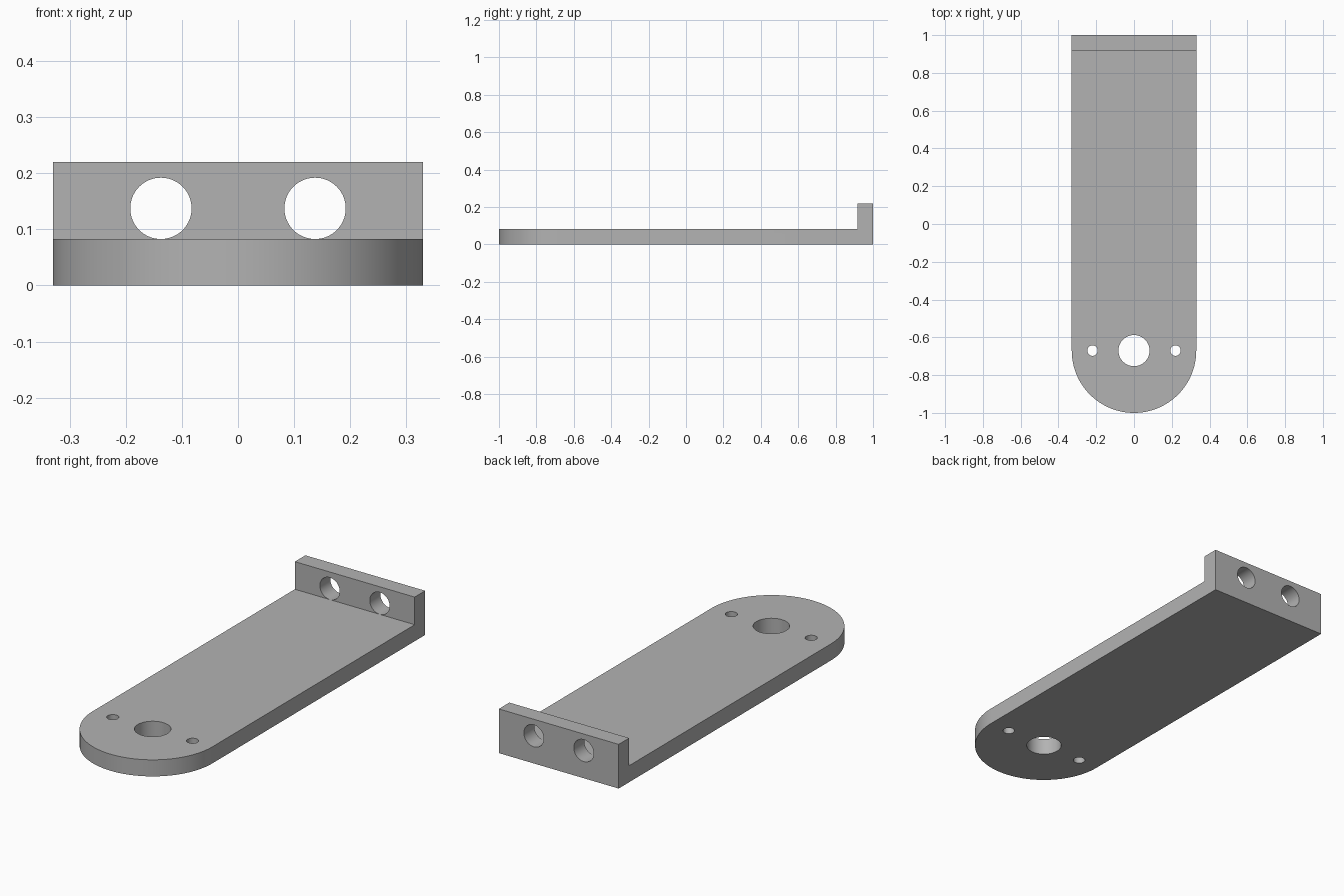
import bpy
import bmesh
from math import cos, sin, pi, radians
from mathutils import Matrix

cube = bpy.data.objects.get("Cube")
if cube:
    bpy.data.objects.remove(cube, do_unlink=True)

UNIT = 0.02747            # one design unit
HALF_W = 12 * UNIT        # half width and end radius
THICK = 3 * UNIT          # plate and flange thickness
HEIGHT = 8 * UNIT         # flange height
PIVOT_Y = -1 + HALF_W     # centre of the rounded end
STEPS = 64

grey = bpy.data.materials.new("plain grey")
grey.use_nodes = True
grey.diffuse_color = (0.45, 0.45, 0.45, 1)
grey.node_tree.nodes["Principled BSDF"].inputs["Base Color"].default_value = grey.diffuse_color


def make_object(name, bm):
    mesh = bpy.data.meshes.new(name)
    bm.to_mesh(mesh)
    bm.free()
    mesh.materials.append(grey)
    obj = bpy.data.objects.new(name, mesh)
    bpy.context.collection.objects.link(obj)
    return obj


def extrude_up(bm, face, height):
    """Raise a face into a prism."""
    new = bmesh.ops.extrude_face_region(bm, geom=[face])["geom"]
    verts = [g for g in new if isinstance(g, bmesh.types.BMVert)]
    bmesh.ops.translate(bm, verts=verts, vec=(0, 0, height))
    return [g for g in new if isinstance(g, bmesh.types.BMFace)][0]


# Round-ended base plate
bm = bmesh.new()
outline = [(HALF_W * cos(a), PIVOT_Y + HALF_W * sin(a))
           for a in (pi + pi * i / STEPS for i in range(STEPS + 1))]
outline += [(HALF_W, 1), (-HALF_W, 1)]
base = bm.faces.new([bm.verts.new((x, y, 0)) for x, y in outline])
top = extrude_up(bm, base, THICK)

# Upright flange raised from the back strip of the plate
bmesh.ops.bisect_plane(bm, geom=[top] + list(top.edges) + list(top.verts),
                       plane_co=(0, 1 - THICK, 0), plane_no=(0, 1, 0))
strip = max((f for f in bm.faces if f.normal.z > 0.9 or f.calc_center_median().z > THICK * 0.99),
            key=lambda f: f.calc_center_median().y)
extrude_up(bm, strip, HEIGHT - THICK)
# The raised strip leaves no inner floor
bmesh.ops.delete(bm, geom=[f for f in bm.faces if not f.is_valid], context="FACES")
bmesh.ops.recalc_face_normals(bm, faces=bm.faces)
bmesh.ops.dissolve_limit(bm, angle_limit=0.001, verts=bm.verts, edges=bm.edges)
bracket = make_object("bracket", bm)


# Hole cutters
def add_hole(bm, radius, x, y, z, upright):
    turn = Matrix() if upright else Matrix.Rotation(pi / 2, 4, "X")
    bmesh.ops.create_cone(bm, cap_ends=True, segments=STEPS, radius1=radius, radius2=radius,
                          depth=6 * THICK if upright else 3 * THICK,
                          matrix=Matrix.Translation((x, y, z)) @ turn)


bm = bmesh.new()
add_hole(bm, 3 * UNIT, 0, PIVOT_Y, 0, True)
for side in (-1, 1):
    add_hole(bm, UNIT, side * 8 * UNIT, PIVOT_Y, 0, True)
    add_hole(bm, 1.99 * UNIT, side * 5 * UNIT, 1 - THICK / 2, 5 * UNIT, False)
cutter = make_object("hole_cutter", bm)
cutter.hide_render = True

cut = bracket.modifiers.new("holes", "BOOLEAN")
cut.operation = "DIFFERENCE"
cut.solver = "EXACT"
cut.object = cutter
bpy.context.view_layer.objects.active = bracket
bracket.select_set(True)
bpy.ops.object.modifier_apply(modifier=cut.name)
bpy.data.objects.remove(cutter, do_unlink=True)
bpy.ops.object.shade_smooth_by_angle(angle=radians(30))
